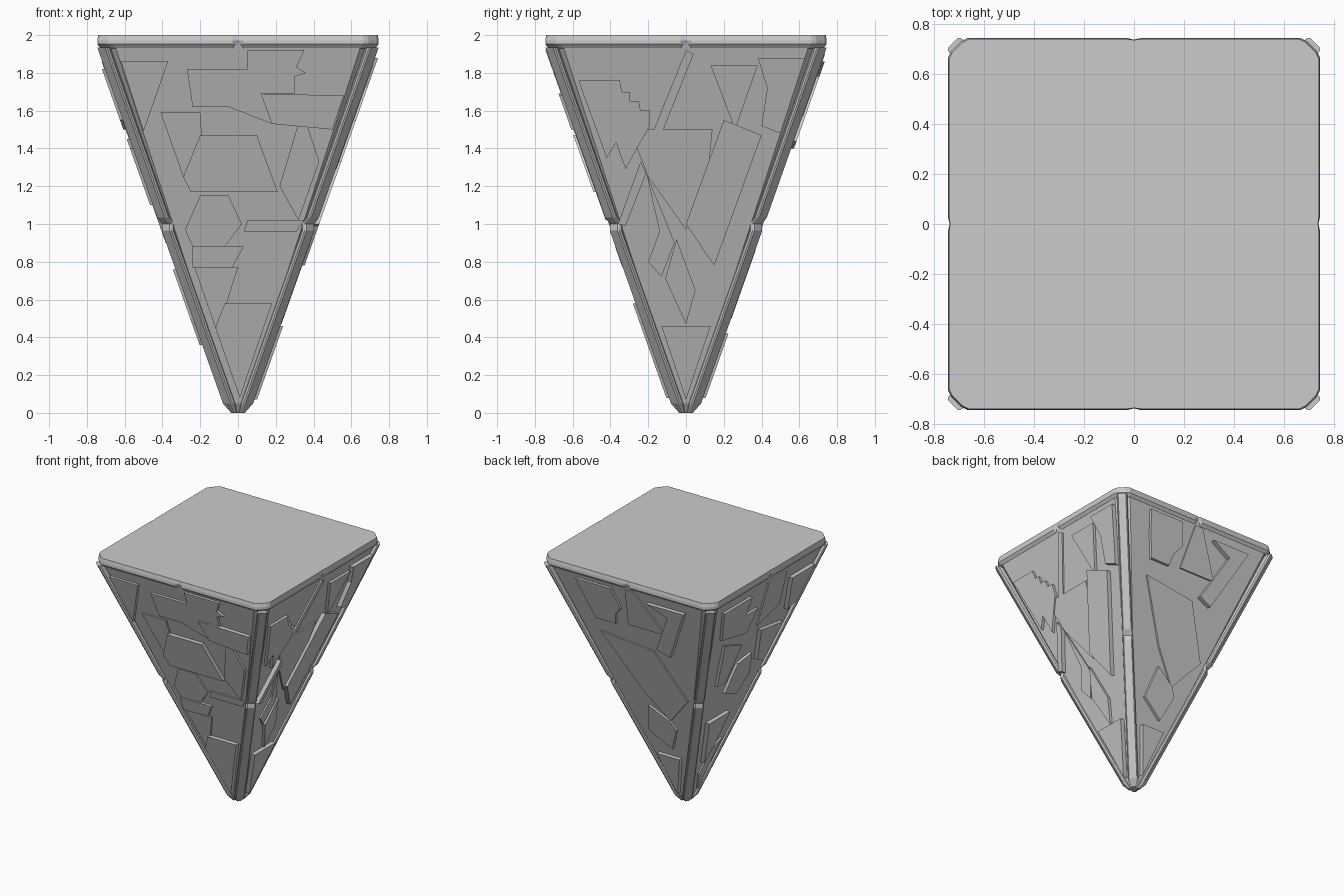
import bpy, bmesh, math
from mathutils import Matrix, Vector

SLOPE = 0.354
def outer(z): return 0.062 + SLOPE * z      # trim surface half-width
def face_d(z): return 0.042 + SLOPE * z     # recessed face half-width


def finish(name, bm):
    bmesh.ops.recalc_face_normals(bm, faces=bm.faces[:])
    me = bpy.data.meshes.new(name)
    bm.to_mesh(me)
    bm.free()
    ob = bpy.data.objects.new(name, me)
    bpy.context.collection.objects.link(ob)
    return ob


def loft(bm, rings):
    """Skin a stack of equal-length closed rings and cap both ends."""
    vs = [[bm.verts.new(p) for p in r] for r in rings]
    n = len(vs[0])
    for a, b in zip(vs, vs[1:]):
        for i in range(n):
            j = (i + 1) % n
            bm.faces.new((a[i], a[j], b[j], b[i]))
    bm.faces.new(vs[0])
    bm.faces.new(vs[-1])


def square_ring(w, z, c=0.08, notch=0.0):
    """Square with softened corners and an optional V groove mid-side."""
    side = [(-w + c, -w), (-0.03, -w), (0, -w + notch), (0.03, -w), (w - c, -w),
            (w - c * 0.69, -w + c * 0.15), (w - c * 0.15, -w + c * 0.69)]
    out = []
    for k in range(4):
        m = Matrix.Rotation(k * math.pi / 2, 3, 'Z')
        out += [m @ Vector((x, y, z)) for x, y in side]
    return out


# Core: inverted pyramid body
bm = bmesh.new()
core = [(0.0, 0.02), (0.05, 0.001)] + [(1.96, 0)]
rings = []
for z, cut in core:
    w = face_d(z) - cut
    c = min(0.08, w * 0.4)
    rings.append([Matrix.Rotation(k * math.pi / 2, 3, 'Z') @ Vector(p)
                  for k in range(4) for p in ((-w + c, -w, z), (w - c, -w, z))])
loft(bm, rings)
finish("pyramid_core", bm)

# Top slab with a bevelled rim and mid-side grooves
bm = bmesh.new()
loft(bm, [square_ring(0.700, 1.922), square_ring(0.728, 1.932, notch=0.028),
          square_ring(0.745, 1.952, notch=0.022), square_ring(0.745, 1.972, notch=0.007),
          square_ring(0.740, 2.0, notch=0.004)])
finish("top_rim", bm)

# Corner trims, each with a small groove at mid height
def trim_section(z, w, s=1.0):
    half = [(0.07, 0.045), (0.062, 0.008), (0.05, 0.0), (0.04, 0.0)]
    pts = half + [(b, a) for a, b in reversed(half)]
    return [Vector((w - a * s, -(w - b * s), z)) for a, b in pts]

stations = [(0, 0.036, 0.45), (0.05, outer(0.05), 1), (0.965, outer(0.965), 1),
            (1.0, outer(1.0) - 0.014, 1), (1.035, outer(1.035), 1), (1.935, 0.745, 1)]
for k in range(4):
    bm = bmesh.new()
    loft(bm, [trim_section(*s) for s in stations])
    bm.transform(Matrix.Rotation(k * math.pi / 2, 4, 'Z'))
    finish(f"corner_trim_{k + 1}", bm)


# Raised armour plates on the sloped faces: outline in (across, height)
def plate(name, side, h, pts):
    bm = bmesh.new()
    loft(bm, [[Vector((u, -(face_d(z) + d), z)) for u, z in pts] for d in (-0.02, h)])
    bm.transform(Matrix.Rotation(side * math.pi / 2, 4, 'Z'))
    finish(name, bm)


def plates(label, side, items):
    for i, (h, pts) in enumerate(items):
        plate(f"{label}_plate_{i + 1}", side, h, pts)


A, B, C = 0.012, 0.022, 0.034    # plate heights

plates("front", 0, [
    (B, [(-.62, 1.86), (-.37, 1.86), (-.5, 1.49)]),
    (B, [(-.27, 1.82), (.05, 1.82), (.05, 1.92), (.35, 1.92), (.31, 1.83), (.36, 1.8),
         (.3, 1.78), (.3, 1.69), (.12, 1.69), (.18, 1.53), (-.05, 1.62), (-.24, 1.62)]),
    (C, [(.12, 1.69), (.56, 1.68), (.5, 1.5), (.18, 1.53)]),
    (A, [(-.41, 1.59), (-.2, 1.59), (-.18, 1.3), (-.29, 1.25)]),
    (C, [(-.2, 1.47), (.1, 1.47), (.21, 1.17), (-.25, 1.17), (-.29, 1.25)]),
    (B, [(.34, 1.6), (.43, 1.33), (.32, 1.02), (.22, 1.2)]),
    (A, [(.03, .96), (.31, .96), (.35, 1.02), (.05, 1.02)]),
    (A, [(-.2, 1.15), (-.05, 1.15), (.02, 1.0), (-.07, .88), (-.24, .88), (-.28, .97)]),
    (B, [(-.24, .88), (.03, .88), (-.03, .77), (-.24, .77)]),
    (A, [(-.23, .77), (0, .77), (-.06, .58), (-.12, .45)]),
    (C, [(-.07, .58), (.18, .58), (.01, .08), (-.12, .45)])])

plates("right", 1, [
    (B, [(-.57, 1.76), (-.35, 1.76), (-.34, 1.7), (-.3, 1.7), (-.3, 1.65), (-.25, 1.65),
         (-.24, 1.6), (-.19, 1.6), (-.19, 1.52), (-.26, 1.4), (-.32, 1.29), (-.37, 1.43),
         (-.42, 1.35)]),
    (C, [(-.24, 1.33), (-.21, 1.27), (-.32, .99), (-.36, 1.0)]),
    (A, [(-.3, 1.5), (.14, 1.5), (.12, 1.3), (0, .97), (-.2, 1.25)]),
    (A, [(0, 1.92), (.04, 1.9), (-.12, 1.5), (-.17, 1.5)]),
    (C, [(.2, 1.55), (.4, 1.47), (.15, .78), (.1, .85), (.0, 1.0)]),
    (B, [(.13, 1.84), (.38, 1.84), (.26, 1.5)]),
    (C, [(.38, 1.88), (.63, 1.88), (.5, 1.48), (.4, 1.52), (.43, 1.72)]),
    (A, [(-.21, 1.27), (-.06, .9), (-.13, .72), (-.2, .8), (-.14, .96)]),
    (B, [(-.05, .92), (.05, .65), (0, .47), (-.11, .71)]),
    (C, [(-.13, .46), (.13, .46), (.0, .07)])])

plates("back", 2, [
    (B, [(-.45, 1.9), (-.15, 1.9), (-.1, 1.73), (-.16, 1.66), (-.18, 1.57), (-.35, 1.57),
         (-.4, 1.72)]),
    (A, [(-.02, 1.92), (.05, 1.92), (.25, 1.59), (-.07, 1.59)]),
    (C, [(.16, 1.86), (.49, 1.86), (.26, 1.4), (.15, 1.44), (.33, 1.78)]),
    (A, [(-.35, 1.45), (.1, 1.4), (.3, 1.0), (.09, .76), (-.1, 1.0)]),
    (B, [(-.07, .86), (.09, .76), (.13, .69), (.05, .5), (-.13, .62)]),
    (C, [(-.1, .42), (.1, .42), (.0, .08)])])

plates("left", 3, [
    (C, [(.3, 1.82), (.58, 1.82), (.5, 1.55), (.4, 1.5)]),
    (B, [(-.55, 1.86), (-.2, 1.86), (-.2, 1.7), (-.05, 1.7), (-.1, 1.5), (-.44, 1.58)]),
    (A, [(.0, 1.9), (.22, 1.9), (.28, 1.6), (.05, 1.5)]),
    (C, [(.1, 1.45), (.4, 1.4), (.3, 1.1), (.2, 1.15)]),
    (B, [(-.36, 1.5), (-.1, 1.4), (-.15, 1.1), (-.26, 1.1)]),
    (B, [(-.06, 1.22), (.1, 1.25), (.17, 1.05), (.08, .9), (-.1, .98)]),
    (C, [(-.2, .76), (.06, .76), (.0, .5), (-.06, .36)]),
    (A, [(.02, .45), (.12, .5), (.02, .1), (-.04, .25)])])
